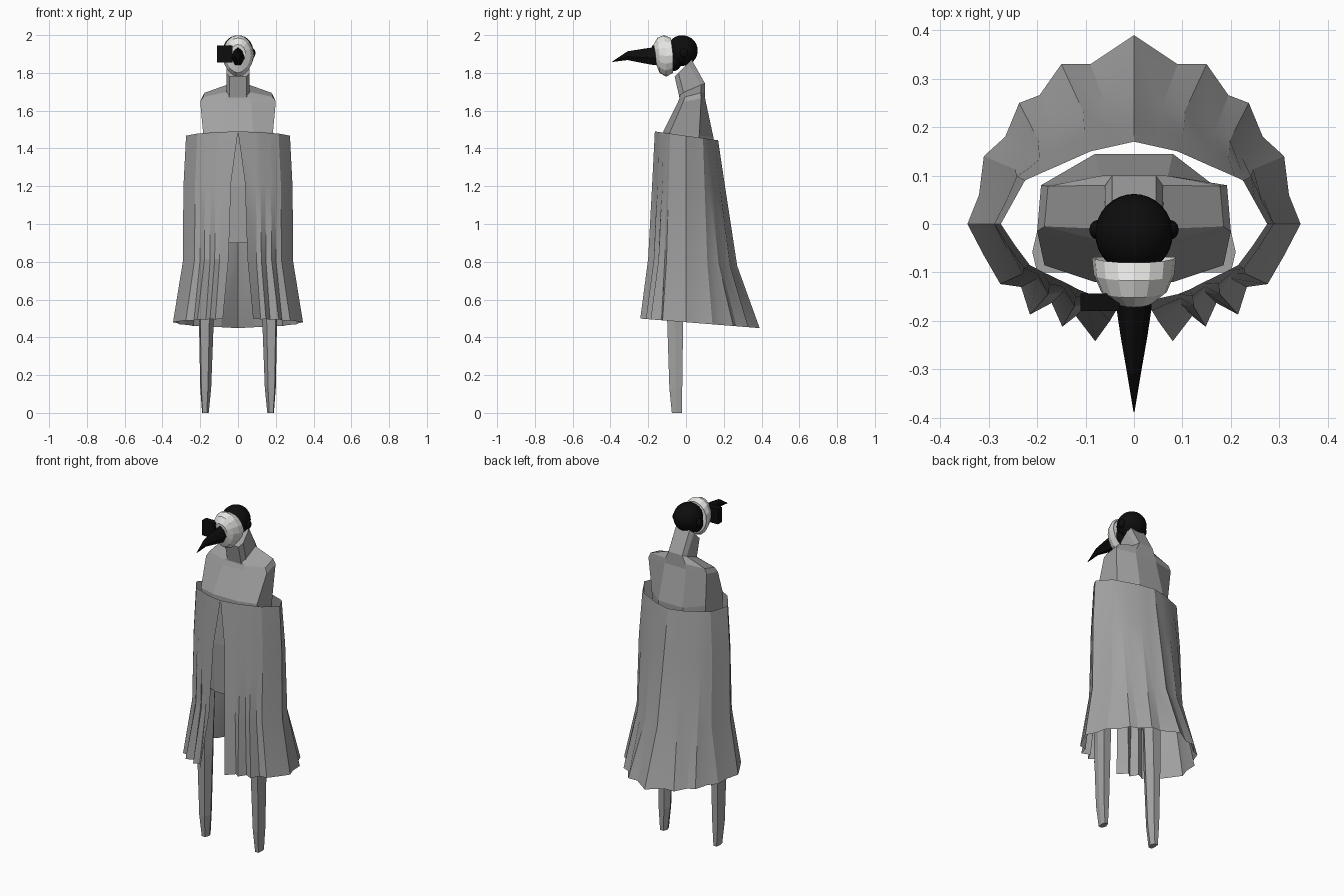
import bpy, bmesh, math

if "Cube" in bpy.data.objects:
    bpy.data.objects.remove(bpy.data.objects["Cube"])


def material(name, r, g, b):
    m = bpy.data.materials.new(name)
    m.diffuse_color = (r, g, b, 1)
    m.use_nodes = True
    m.node_tree.nodes["Principled BSDF"].inputs["Base Color"].default_value = m.diffuse_color
    return m


GREY = material("cloth grey", .36, .36, .36)
BLACK = material("matte black", .004, .004, .004)
WHITE = material("mask white", .78, .78, .76)


def make(name, bm, mat, smooth=None, fix_normals=True):
    if fix_normals:
        bmesh.ops.recalc_face_normals(bm, faces=bm.faces)
    me = bpy.data.meshes.new(name)
    bm.to_mesh(me)
    bm.free()
    me.materials.append(mat)
    ob = bpy.data.objects.new(name, me)
    bpy.context.collection.objects.link(ob)
    if smooth:
        bpy.ops.object.select_all(action='DESELECT')
        ob.select_set(True)
        bpy.context.view_layer.objects.active = ob
        bpy.ops.object.shade_smooth_by_angle(angle=math.radians(smooth))
    return ob


def loft(name, rings, mat, closed=True, caps=True, smooth=None):
    """Skin a list of equally long point rings."""
    bm = bmesh.new()
    rows = [[bm.verts.new(p) for p in ring] for ring in rings]
    n = len(rows[0])
    for a, b in zip(rows, rows[1:]):
        for i in range(n if closed else n - 1):
            j = (i + 1) % n
            bm.faces.new((a[i], a[j], b[j], b[i]))
    if caps:
        bm.faces.new(rows[0])
        bm.faces.new(rows[-1])
    return make(name, bm, mat, smooth, closed)


def ball(name, loc, size, mat):
    bm = bmesh.new()
    bmesh.ops.create_uvsphere(bm, u_segments=32, v_segments=20, radius=1)
    for v in bm.verts:
        v.co = [c + s * q for c, s, q in zip(loc, size, v.co)]
    return make(name, bm, mat, 60)


# Pleated cloak, open at the front: (hem x, hem y, rim x, rim y) per fold
folds = [(.08, -.242, 0, -.165), (.12, -.19, .09, -.145), (.148, -.212, .115, -.135),
         (.17, -.163, .14, -.122), (.215, -.187, .165, -.11), (.233, -.13, .19, -.098),
         (.276, -.124, .215, -.085), (.31, -.065, .245, -.045), (.344, 0, .275, 0),
         (.32, .06, .25, .045), (.31, .14, .225, .09), (.266, .18, .21, .097),
         (.237, .25, .185, .108), (.195, .266, .155, .121), (.15, .33, .09, .15),
         (.09, .33, .045, .16), (0, .39, 0, .17)]
# each row: height, height slope along y, blend in x, blend in y
levels = [(1.467, -.14, 0, 0), (1.2, -.1, .2, .18), (.8, -.08, .25, .46), (.48, -.08, 1, 1)]
edge_x = [0, .037, .05, .08]
rows = []
for k, (z, slope, fx, fy) in enumerate(levels):
    half = []
    for i, (hx, hy, rx, ry) in enumerate(folds):
        x = edge_x[k] if i == 0 else rx + (hx - rx) * fx
        y = ry + (hy - ry) * fy
        half.append((x, y, z + slope * y))
    rows.append(half + [(-x, y, z) for x, y, z in half[-2::-1]])
loft("cloak", rows, GREY, closed=False, caps=False, smooth=20)


# Torso and neck: eight-sided sections leaning forward at the top
def section(zf, zb, hw, cw, yf, ysf, ysb, yb):
    pts = [(cw, yf), (hw, ysf), (hw * .96, ysb), (cw, yb)]
    pts += [(-x, y) for x, y in reversed(pts)]
    return [(x, y, zf + (zb - zf) * (y - yf) / (yb - yf)) for x, y in pts]


loft("torso", [section(.9, .9, .15, .08, -.1, -.07, .06, .1),
               section(1.2, 1.2, .17, .08, -.12, -.09, .07, .13),
               section(1.49, 1.46, .185, .08, -.12, -.085, .07, .145),
               section(1.64, 1.67, .2, .07, -.045, -.015, .08, .1),
               section(1.665, 1.7, .185, .065, -.035, -.005, .078, .1),
               section(1.69, 1.745, .062, .045, -.03, -.01, .08, .1)], GREY)
loft("neck", [section(1.67, 1.745, .062, .045, -.035, -.01, .08, .1),
              section(1.78, 1.87, .062, .045, -.06, -.04, .01, .03)], GREY)

# Tapered six-sided legs
leg_rings = []
for z, x0, x1, y0, y1 in [(0, .155, .19, -.075, -.022), (.13, .142, .2, -.088, -.02),
                          (.5, .128, .207, -.1, -.015), (.95, .11, .21, -.1, -.015)]:
    w, ym = x1 - x0, (y0 + y1) / 2
    leg_rings.append([(x0 + .3 * w, y0, z), (x1 - .1 * w, y0, z), (x1, ym, z),
                      (x1 - .1 * w, y1, z), (x0 + .3 * w, y1, z), (x0, ym, z)])
for side, s in (("left", 1), ("right", -1)):
    loft(side + "_leg", [[(s * x, y, z) for x, y, z in r] for r in leg_rings], GREY)
    # Ear covers
    ball(side + "_ear", (s * .075, -.012, 1.905), (.017, .02, .026), BLACK)

# Hooded head and jaw
ball("head", (0, -.02, 1.918), (.08, .082, .081), BLACK)
ball("jaw", (0, -.065, 1.87), (.06, .045, .06), BLACK)

# Face mask: rounded faceted shell
mask = []
for y, rx, z0, z1 in [(-.085, .076, 1.80, 1.98), (-.068, .087, 1.80, 1.985),
                      (-.105, .083, 1.78, 2.0), (-.14, .068, 1.80, 1.985),
                      (-.16, .04, 1.85, 1.95)]:
    ring = []
    for i in range(16):
        a = math.tau * i / 16
        s = math.sin(a)
        ring.append((rx * math.cos(a) * (1 + .12 * min(s, 0)), y - .012 * s * (s > 0),
                     (z0 + z1) / 2 + (z1 - z0) / 2 * s))
    mask.append(ring)
loft("mask", mask, WHITE)

# Curved beak tapering to a point
beak = []
for y, w, z0, z1 in [(-.145, .036, 1.84, 1.938), (-.175, .036, 1.842, 1.935),
                     (-.23, .028, 1.852, 1.927), (-.31, .014, 1.868, 1.914),
                     (-.388, .001, 1.858, 1.862)]:
    zm = z0 + (z1 - z0) * .4
    beak.append([(0, y, z1), (w * .6, y, z1 - (z1 - z0) * .2), (w, y, zm), (w * .4, y, z0),
                 (-w * .4, y, z0), (-w, y, zm), (-w * .6, y, z1 - (z1 - z0) * .2)])
loft("beak", beak, BLACK)

# Square eyepiece beside the beak
loft("eyepiece", [[(x, y, z) for x, z in ((-.11, 1.855), (-.03, 1.855), (-.03, 1.945),
                                         (-.11, 1.945))] for y in (-.143, -.18)], BLACK)
